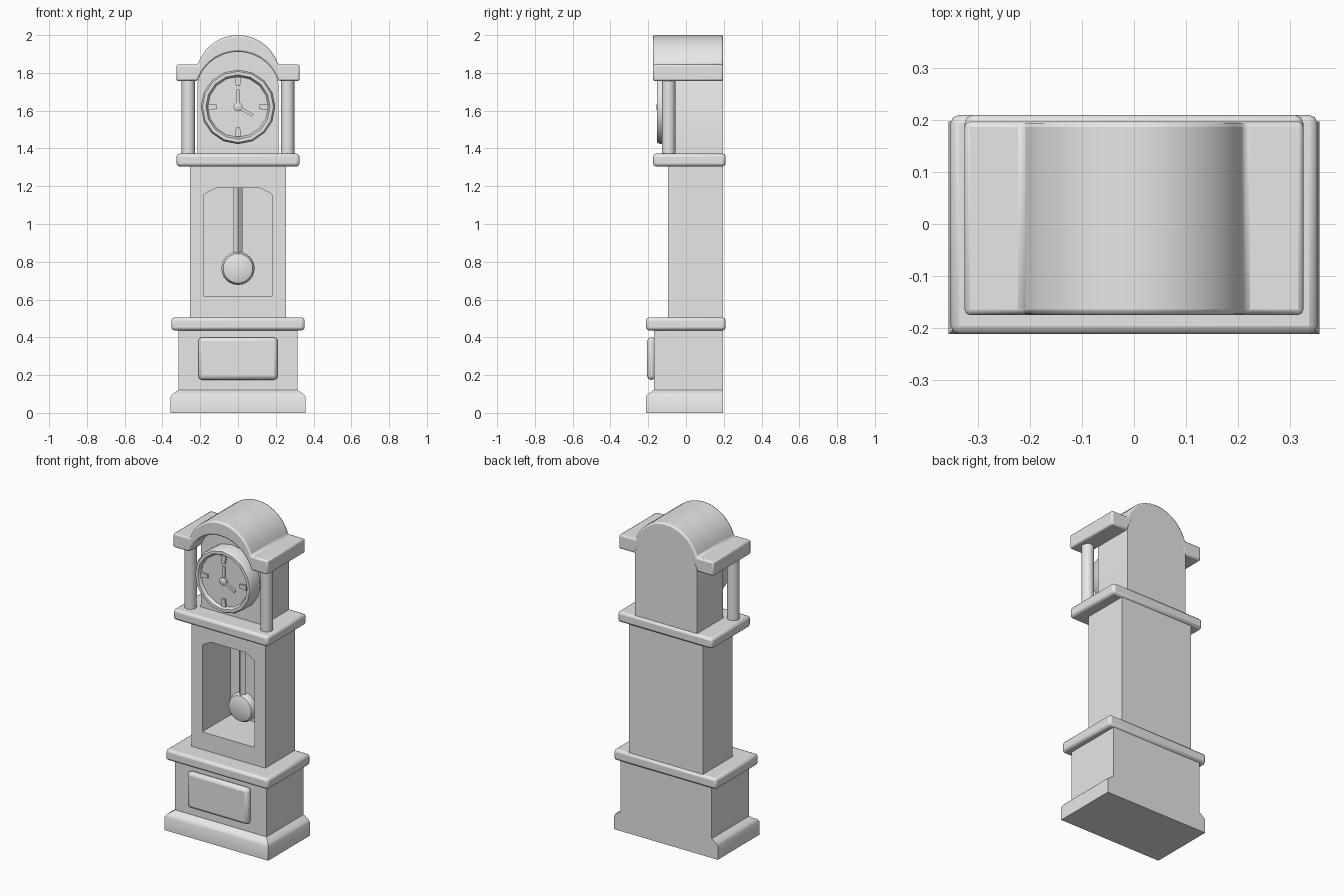
import bpy, bmesh, math
from mathutils import Matrix

cube = bpy.data.objects.get("Cube")
if cube:
    bpy.data.objects.remove(cube, do_unlink=True)

GREY = (0.8, 0.8, 0.8, 1)
mat = bpy.data.materials.new("plain grey")
mat.use_nodes = True
mat.diffuse_color = GREY
mat.node_tree.nodes["Principled BSDF"].inputs["Base Color"].default_value = GREY


def finish(name, bm, bevel=0, segments=2):
    """Turn a bmesh into a shaded object, with optional bevelled edges."""
    bmesh.ops.recalc_face_normals(bm, faces=bm.faces)
    mesh = bpy.data.meshes.new(name)
    bm.to_mesh(mesh)
    bm.free()
    mesh.materials.append(mat)
    obj = bpy.data.objects.new(name, mesh)
    bpy.context.collection.objects.link(obj)
    if bevel:
        mod = obj.modifiers.new("bevel", "BEVEL")
        mod.width, mod.segments = bevel, segments
        mod.limit_method, mod.angle_limit = "ANGLE", math.radians(40)
    bpy.ops.object.select_all(action="DESELECT")
    obj.select_set(True)
    bpy.context.view_layer.objects.active = obj
    bpy.ops.object.shade_smooth_by_angle(angle=math.radians(35))
    return obj


def box(name, x, y, z, bevel=0, segments=2):
    """Box from (low, high) ranges."""
    bm = bmesh.new()
    bmesh.ops.create_cube(bm, size=1)
    for v in bm.verts:
        v.co = [(r[0] + r[1]) / 2 + c * (r[1] - r[0]) for r, c in zip((x, y, z), v.co)]
    return finish(name, bm, bevel, segments)


def prism(name, outlines, y0, y1, bevel=0):
    """Front-facing outlines (x, z), holes included, extruded from y0 to y1."""
    curve = bpy.data.curves.new(name, "CURVE")
    curve.dimensions, curve.fill_mode = "2D", "BOTH"
    curve.extrude = (y1 - y0) / 2
    for pts in outlines:
        spline = curve.splines.new("POLY")
        spline.points.add(len(pts) - 1)
        for p, (x, z) in zip(spline.points, pts):
            p.co = (x, z, 0, 1)
        spline.use_cyclic_u = True
    tmp = bpy.data.objects.new("outline", curve)
    bpy.context.collection.objects.link(tmp)
    bpy.context.view_layer.update()
    mesh = tmp.evaluated_get(bpy.context.evaluated_depsgraph_get()).to_mesh()
    bm = bmesh.new()
    bm.from_mesh(mesh)
    bpy.data.objects.remove(tmp, do_unlink=True)
    bpy.data.curves.remove(curve)
    bmesh.ops.remove_doubles(bm, verts=bm.verts, dist=0.0005)
    bmesh.ops.dissolve_limit(bm, angle_limit=0.02, verts=bm.verts, edges=bm.edges)
    bm.transform(Matrix.Translation((0, (y0 + y1) / 2, 0)) @ Matrix.Rotation(math.pi / 2, 4, "X"))
    return finish(name, bm, bevel)


def lathe(name, profile, sides, place):
    """Spin (radius, height) points about z, then place the result."""
    bm = bmesh.new()
    rings = [[bm.verts.new((r * math.cos(2 * math.pi * i / sides),
                            r * math.sin(2 * math.pi * i / sides), h))
              for i in range(sides)] for r, h in profile]
    for a, b in zip(rings, rings[1:]):
        for i in range(sides):
            j = (i + 1) % sides
            bm.faces.new((a[i], a[j], b[j], b[i]))
    bm.faces.new(rings[0])
    bm.faces.new(rings[-1])
    bm.transform(place)
    return finish(name, bm)


def facing_front(y, z):
    """Axis turned towards the front, placed on the centre line."""
    return Matrix.Translation((0, y, z)) @ Matrix.Rotation(math.pi / 2, 4, "X")


def arch(half, z, rise, n=14):
    """Arc points from right to left over a chord."""
    r = (half * half + rise * rise) / (2 * rise)
    a = math.asin(half / r)
    return [(r * math.sin(a - 2 * a * i / n), z + rise - r + r * math.cos(a - 2 * a * i / n))
            for i in range(n + 1)]


def mirrored(pts):
    """Close a right-hand outline with its left-hand reflection."""
    return pts + [(-x, z) for x, z in reversed(pts)]


BACK = 0.197

# Plinth with a shaped top, flush at the back
bm = bmesh.new()
rings = []
for z, hx, front in ((0, 0.357, -0.212), (0.085, 0.357, -0.212), (0.1, 0.347, -0.202),
                     (0.11, 0.33, -0.185), (0.122, 0.316, -0.171)):
    rings.append([bm.verts.new((x, y, z)) for x, y in
                  ((-hx, front), (hx, front), (hx, BACK), (-hx, BACK))])
for a, b in zip(rings, rings[1:]):
    for i in range(4):
        j = (i + 1) % 4
        bm.faces.new((a[i], a[j], b[j], b[i]))
bm.faces.new(rings[0])
bm.faces.new(rings[-1])
finish("plinth", bm)

# Lower case, raised panel and the two mouldings
box("lower_case", (-0.315, 0.315), (-0.17, BACK), (0.12, 0.45))
box("lower_panel", (-0.21, 0.21), (-0.206, -0.16), (0.175, 0.4), 0.02)
box("lower_moulding", (-0.353, 0.353), (-0.212, 0.21), (0.437, 0.505), 0.016)
box("upper_moulding", (-0.326, 0.326), (-0.175, 0.21), (1.305, 1.372), 0.016)

# Waist with a cut opening and a back wall
prism("waist", [mirrored([(0.255, 0.5), (0.255, 1.31)]),
                mirrored([(0.18, 0.615), (0.18, 1.155), (0.155, 1.172), (0.115, 1.19)])],
      -0.095, 0.183)
box("waist_back", (-0.255, 0.255), (0.183, BACK), (0.5, 1.31))

# Pendulum
lathe("pendulum_rod", [(0.025, 0.76), (0.025, 1.25)], 4, Matrix.Translation((0, 0.045, 0)))
lathe("pendulum_bob", [(0.07, -0.035), (0.088, -0.018), (0.088, 0.01), (0.078, 0.026), (0.045, 0.037)],
      24, facing_front(0.045, 0.765))

# Hood body, arched roof and columns
prism("hood_body", [[(-0.215, 1.36), (0.215, 1.36)] + arch(0.213, 1.77, 0.16)], -0.06, BACK)
prism("roof", [[(0.326, 1.757), (0.326, 1.845)] + arch(0.213, 1.845, 0.155)
               + [(-0.326, 1.845), (-0.326, 1.757)] + arch(0.213, 1.757, 0.155)[::-1]],
      -0.175, BACK, 0.01)
for side, x in (("left", 0.263), ("right", -0.263)):
    lathe(side + "_column", [(0.036, 1.36), (0.036, 1.77)], 16, Matrix.Translation((x, -0.092, 0)))

# Clock face with a raised rim
CLOCK = 1.62
lathe("clock_face", [(0.197, 0.05), (0.197, 0.138), (0.188, 0.153), (0.17, 0.153),
                     (0.16, 0.135), (0.02, 0.135)], 16, facing_front(0, CLOCK))
lathe("hand_hub", [(0.024, 0.13), (0.024, 0.15), (0.014, 0.156)], 12, facing_front(0, CLOCK))


def dial_bar(name, angle, r0, r1, w0, w1, front):
    """Tapered bar along a clock direction, angle clockwise from the top."""
    s, c = math.sin(angle), math.cos(angle)
    pts = [(-w0, r0), (w0, r0), (w1, r1), (-w1, r1)]
    prism(name, [[(u * c + v * s, CLOCK + v * c - u * s) for u, v in pts]], front, -0.13)


for i in range(4):
    dial_bar("hour_mark_%d" % (i + 1), i * math.pi / 2, 0.11, 0.158, 0.011, 0.016, -0.145)
dial_bar("hour_hand", 0, 0, 0.092, 0.009, 0.009, -0.143)
dial_bar("minute_hand", math.radians(120), 0, 0.09, 0.008, 0.008, -0.147)
